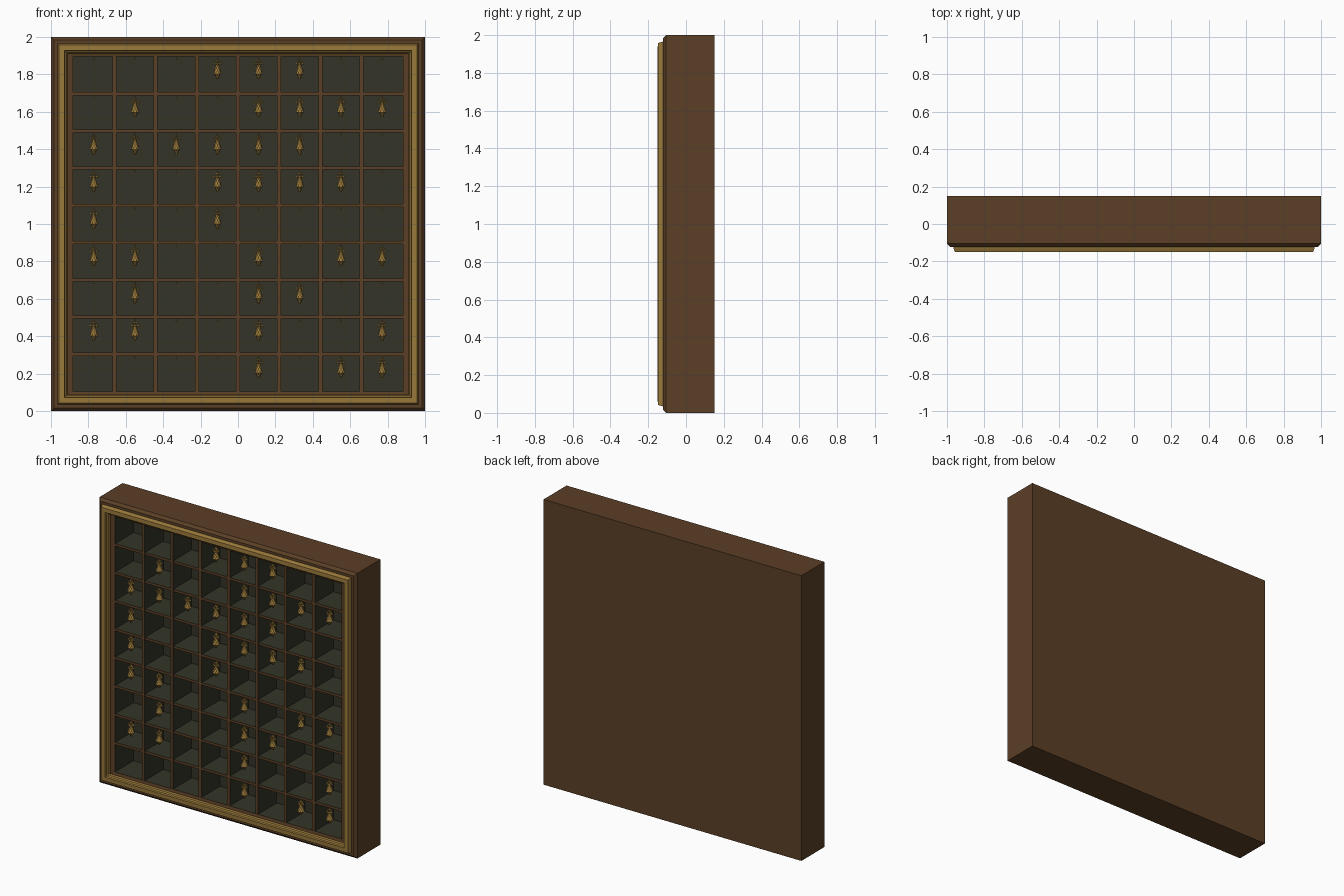
import bpy, bmesh, math
from mathutils import Matrix, Vector

old = bpy.data.objects.get("Cube")
if old:
    bpy.data.objects.remove(old, do_unlink=True)


def material(name, rgb):
    m = bpy.data.materials.new(name)
    m.use_nodes = True
    colour = (*rgb, 1)
    m.diffuse_color = colour
    m.node_tree.nodes["Principled BSDF"].inputs["Base Color"].default_value = colour
    return m


wood = material("brown_wood", (0.105, 0.050, 0.019))
gold = material("antique_gold", (0.32, 0.19, 0.042))
lining = material("dark_green_lining", (0.033, 0.034, 0.021))


def make_object(name, bm, mats):
    bmesh.ops.recalc_face_normals(bm, faces=bm.faces)
    mesh = bpy.data.meshes.new(name)
    bm.to_mesh(mesh)
    bm.free()
    for m in mats:
        mesh.materials.append(m)
    obj = bpy.data.objects.new(name, mesh)
    bpy.context.collection.objects.link(obj)
    return obj


def rectangle_loft(profile, closed):
    """Bridge rectangles given as (half width, half height, y)."""
    bm = bmesh.new()
    loops = [[bm.verts.new((sx * w, y, 1 + sz * h))
              for sx, sz in ((-1, -1), (1, -1), (1, 1), (-1, 1))]
             for w, h, y in profile]
    pairs = list(zip(loops, loops[1:]))
    if closed:
        pairs.append((loops[-1], loops[0]))
    else:
        bm.faces.new(loops[0])
        bm.faces.new(loops[-1])
    for a, b in pairs:
        for i in range(4):
            j = (i + 1) % 4
            bm.faces.new((a[i], a[j], b[j], b[i]))
    return bm


HALF_W, HALF_H = 0.88, 0.895
COLS, ROWS = 8, 9
STEP_X, STEP_Z = 2 * HALF_W / COLS, 2 * HALF_H / ROWS
BACK = 0.1
FRONT = -0.106

# Case: bevelled box with a lined recess
bm = rectangle_loft([(1, 1, 0.15), (1, 1, -0.105), (0.983, 0.983, -0.122),
                     (0.92, 0.92, -0.122), (0.91, 0.915, -0.112),
                     (HALF_W, HALF_H, -0.108), (HALF_W, HALF_H, BACK)], False)
for f in bm.faces:
    c = f.calc_center_median()
    inside = abs(c.x) <= HALF_W + 0.001 and abs(c.z - 1) <= HALF_H + 0.001
    if inside and -0.1 < c.y < BACK + 0.01:
        f.material_index = 1
make_object("case", bm, [wood, lining])

# Gilded moulding around the front
bm = rectangle_loft([(w, w, y) for w, y in
                     ((0.966, -0.118), (0.964, -0.13), (0.957, -0.149),
                      (0.928, -0.15), (0.925, -0.138), (0.915, -0.133),
                      (0.912, -0.118))], True)
make_object("gilded_moulding", bm, [gold])


# Dividers: wooden front edge, lined sides
def divider(name, centre, size):
    bm = bmesh.new()
    bmesh.ops.create_cube(bm, size=1, matrix=Matrix.Translation(centre)
                          @ Matrix.Diagonal((*size, 1)))
    bm.normal_update()
    for f in bm.faces:
        f.material_index = 0 if f.normal.y < -0.5 else 1
    make_object(name, bm, [wood, lining])


depth = BACK - FRONT
mid = (BACK + FRONT) / 2
for i in range(1, COLS):
    divider(f"upright_{i}", (-HALF_W + i * STEP_X, mid, 1),
            (0.021, depth, 2 * HALF_H))
for i in range(1, ROWS):
    divider(f"shelf_{i}", (0, mid + 0.001, 1 - HALF_H + i * STEP_Z),
            (2 * HALF_W, depth - 0.002, 0.017))


# Small ceiling hook, origin at the ceiling of a compartment
def add_hook(bm):
    bmesh.ops.create_cone(bm, segments=6, radius1=0.002, radius2=0.002, depth=0.01,
                          cap_ends=True, matrix=Matrix.Translation((0, 0, -0.005)))
    bmesh.ops.create_uvsphere(bm, u_segments=6, v_segments=4, radius=0.004,
                              matrix=Matrix.Translation((0, 0, -0.011)))


# Cone ornament: scaly body below a spray of leaves
def add_ornament(bm):
    tiers = 6
    radii = (0.012, 0.017, 0.022, 0.025, 0.02, 0.013)
    top, bottom = -0.038, -0.116
    height = (top - bottom) / tiers
    for i, r in enumerate(radii):
        tilt = Matrix.Rotation(i * math.pi / 8, 4, 'Z')
        z = top - (i + 0.5) * height
        if i < 4:
            low, high = r, r * 0.55
        else:
            low, high = r * 0.45, r
        bmesh.ops.create_cone(bm, segments=8, radius1=low, radius2=high,
                              depth=height * 1.2, cap_ends=True,
                              matrix=Matrix.Translation((0, 0, z)) @ tilt)
    # leaves
    for k in range(4):
        turn = Matrix.Rotation(k * math.pi / 2, 4, 'Z')
        for radius, z, size in ((0.016, -0.033, 0.011), (0.006, -0.019, 0.008)):
            pos = turn @ Vector((radius, 0, z))
            bmesh.ops.create_cone(bm, segments=4, radius1=size, radius2=0,
                                  depth=size * 1.4, cap_ends=True,
                                  matrix=Matrix.Translation(pos) @ turn)
    # stem
    bmesh.ops.create_cone(bm, segments=6, radius1=0.003, radius2=0.003, depth=0.034,
                          cap_ends=True, matrix=Matrix.Translation((0, 0, -0.026)))


layout = ("...###..",
          ".#..####",
          "######..",
          "#..####.",
          "#..#....",
          "##..#.##",
          ".#..##..",
          "##..#..#",
          "....#.##")

hook_mesh = ornament_mesh = None
for r, line in enumerate(layout):
    for c, mark in enumerate(line):
        x = -HALF_W + (c + 0.5) * STEP_X
        z = 1 + HALF_H - r * STEP_Z - (0.0085 if r else 0.003)
        parts = [("hook", add_hook)]
        if mark == "#":
            parts.append(("ornament", add_ornament))
        for name, build in parts:
            mesh = bpy.data.meshes.get(name)
            if mesh:
                obj = bpy.data.objects.new(name, mesh)
                bpy.context.collection.objects.link(obj)
            else:
                bm = bmesh.new()
                build(bm)
                obj = make_object(name, bm, [gold])
            obj.location = (x, -0.085, z)
            obj.name = f"{name}_{r + 1}_{c + 1}"
